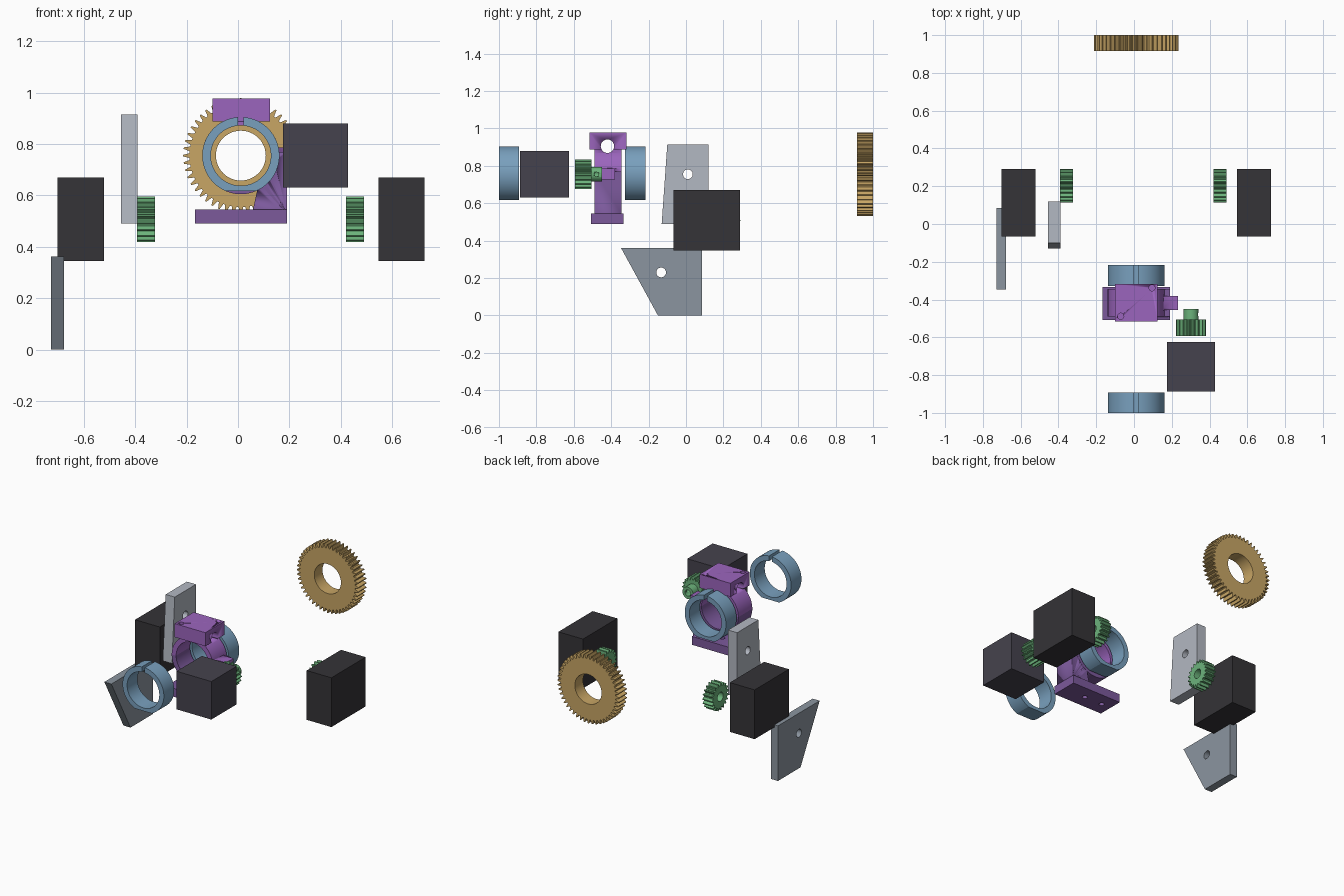
import bpy
from math import sin, cos, pi, radians
from mathutils import Matrix

if "Cube" in bpy.data.objects:
    bpy.data.objects.remove(bpy.data.objects["Cube"])


def material(name, r, g, b):
    m = bpy.data.materials.new(name)
    m.diffuse_color = (r, g, b, 1)
    m.use_nodes = True
    m.node_tree.nodes["Principled BSDF"].inputs["Base Color"].default_value = m.diffuse_color
    return m


GOLD = material("gold", .58, .38, .13)
BLUE = material("blue", .19, .35, .51)
LILAC = material("lilac", .33, .13, .51)
PURPLE = material("purple", .2, .1, .33)
GREEN = material("green", .15, .45, .2)
CHARCOAL = material("charcoal", .06, .055, .075)
BLACK = material("black", .035, .033, .038)
PALE = material("pale_grey", .45, .48, .54)
SLATE = material("slate", .26, .3, .35)

# local (u, v, w) to world: axis x draws in y-z, axis y draws in x-z
AXES = {
    "x": Matrix(((0, 0, 1, 0), (1, 0, 0, 0), (0, 1, 0, 0), (0, 0, 0, 1))),
    "y": Matrix(((1, 0, 0, 0), (0, 0, -1, 0), (0, 1, 0, 0), (0, 0, 0, 1))),
    "z": Matrix.Identity(4),
}


def arc(cu, cv, r, a0=0, a1=360, n=48):
    """Arc points; a full turn leaves out the repeated last point."""
    count = n if abs(a1 - a0) == 360 else n + 1
    angles = [radians(a0 + (a1 - a0) * i / n) for i in range(count)]
    return [(cu + r * cos(a), cv + r * sin(a)) for a in angles]


def rect(u0, u1, v0, v1):
    return [(u0, v0), (u1, v0), (u1, v1), (u0, v1)]


def prism(name, loops, axis, a, b, mat):
    """Extrude an outline (first loop) with holes (other loops) from a to b."""
    cu = bpy.data.curves.new(name, "CURVE")
    cu.dimensions = "2D"
    cu.fill_mode = "BOTH"
    cu.extrude = (b - a) / 2
    for loop in loops:
        sp = cu.splines.new("POLY")
        sp.points.add(len(loop) - 1)
        for p, (u, v) in zip(sp.points, loop):
            p.co = (u, v, 0, 1)
        sp.use_cyclic_u = True
    ob = bpy.data.objects.new(name, cu)
    bpy.context.collection.objects.link(ob)
    bpy.ops.object.select_all(action="DESELECT")
    ob.select_set(True)
    bpy.context.view_layer.objects.active = ob
    bpy.ops.object.convert(target="MESH")
    ob = bpy.context.object
    mid = (a + b) / 2
    move = Matrix.Translation([mid if axis == k else 0 for k in "xyz"])
    ob.data.transform(move @ AXES[axis])
    bpy.ops.object.mode_set(mode="EDIT")
    bpy.ops.mesh.select_all(action="SELECT")
    bpy.ops.mesh.remove_doubles(threshold=1e-5)
    bpy.ops.mesh.normals_make_consistent(inside=False)
    bpy.ops.object.mode_set(mode="OBJECT")
    ob.data.materials.clear()
    ob.data.materials.append(mat)
    bpy.ops.object.shade_smooth_by_angle(angle=radians(20))
    return ob


def combine(ob, other, op):
    """Boolean another part into ob and remove it."""
    mod = ob.modifiers.new("join", "BOOLEAN")
    mod.operation = op
    mod.solver = "EXACT"
    mod.object = other
    bpy.context.view_layer.objects.active = ob
    bpy.ops.object.modifier_apply(modifier=mod.name)
    bpy.data.objects.remove(other)


def drill(ob, axis, u, v, r, a, b):
    cutter = prism("drill", [arc(u, v, r, n=24)], axis, a, b, ob.data.materials[0])
    combine(ob, cutter, "DIFFERENCE")


def gear_outline(cu, cv, r_out, r_root, teeth):
    pts = []
    shape = [(-.36, r_root), (-.22, (r_root + r_out) / 2), (-.1, r_out),
             (.1, r_out), (.22, (r_root + r_out) / 2), (.36, r_root)]
    for i in range(teeth):
        for off, r in shape:
            t = (i + off) * 2 * pi / teeth
            pts.append((cu + r * cos(t), cv + r * sin(t)))
    return pts


CX, CZ = .011, .755   # main shaft axis

# Large gear
prism("large_gear", [gear_outline(CX, CZ, .224, .2, 48), arc(CX, CZ, .097)],
      "y", .915, 1, GOLD)

# Split collars with a top slot and a flat underside
for name, y0, y1 in (("front_collar", -1, -.893), ("rear_collar", -.327, -.217)):
    outline = (arc(CX, CZ, .15, 94, 246, 40) + arc(CX, CZ, .15, 294, 446, 40)
               + arc(CX, CZ, .117, 445, 95, 64))
    prism(name, [outline], "y", y0, y1, BLUE)

# Bracket: lower half ring, side rib and base plate
bracket = prism("bracket", [arc(CX, CZ, .15, 180, 360) + arc(CX, CZ, .118, 360, 180)],
                "y", -.49, -.345, PURPLE)
rib = [(.055, .53), (.19, .53), (.19, .77), (.15, .77)]
rib += arc(CX, CZ, .135, 0, -60, 16)
combine(bracket, prism("rib", [rib], "y", -.489, -.346, PURPLE), "UNION")
base = prism("base", [rect(-.168, .191, -.507, -.333), arc(-.1, -.42, .016, n=24),
                      arc(.03, -.42, .016, n=24)], "z", .49, .545, PURPLE)
combine(bracket, base, "UNION")

# Clamp cap: upper half ring, block with cross hole, side tab
cap = prism("clamp_cap", [arc(CX, CZ, .15, 0, 180) + arc(CX, CZ, .118, 180, 0)],
            "y", -.49, -.345, LILAC)
combine(cap, prism("block", [rect(-.1, .124, -.515, -.318)], "z", .888, .977, LILAC), "UNION")
combine(cap, prism("tab", [rect(.14, .234, -.455, -.38)], "z", .727, .786, LILAC), "UNION")
drill(cap, "x", -.42, .905, .036, -.2, .25)
for x, y in ((.095, -.338), (-.07, -.488)):
    drill(cap, "z", x, y, .016, .93, 1.0)

# Hubbed pinion and its motor
pinion = prism("hub_pinion", [gear_outline(.302, CZ, .08, .064, 18), arc(.302, CZ, .02)],
               "y", -.593, -.505, GREEN)
hub = prism("pinion_hub", [arc(.302, CZ, .039), arc(.302, CZ, .02)],
            "y", -.505, -.45, GREEN)
drill(hub, "x", -.478, CZ, .011, .302, .36)
prism("pinion_motor", [rect(.175, .428, -.888, -.625)], "z", .63, .88, CHARCOAL)

# Side motors and side pinions
for side, m0, m1, g0, g1 in (("left", -.702, -.522, -.392, -.323),
                             ("right", .546, .725, .42, .49)):
    prism(side + "_motor", [rect(m0, m1, -.066, .29)], "z", .346, .67, BLACK)
    prism(side + "_pinion", [gear_outline(.203, .508, .089, .071, 19),
                             arc(.203, .508, .03)], "x", g0, g1, GREEN)

# Tapered side plates with a bolt hole
prism("upper_plate", [[(-.13, .49), (.12, .49), (.12, .915), (-.1, .915)],
                      arc(.01, .755, .026)], "x", -.456, -.39, PALE)
prism("lower_plate", [[(-.15, 0), (.085, 0), (.085, .362), (-.348, .362)],
                      arc(-.133, .23, .026)], "x", -.728, -.677, SLATE)
